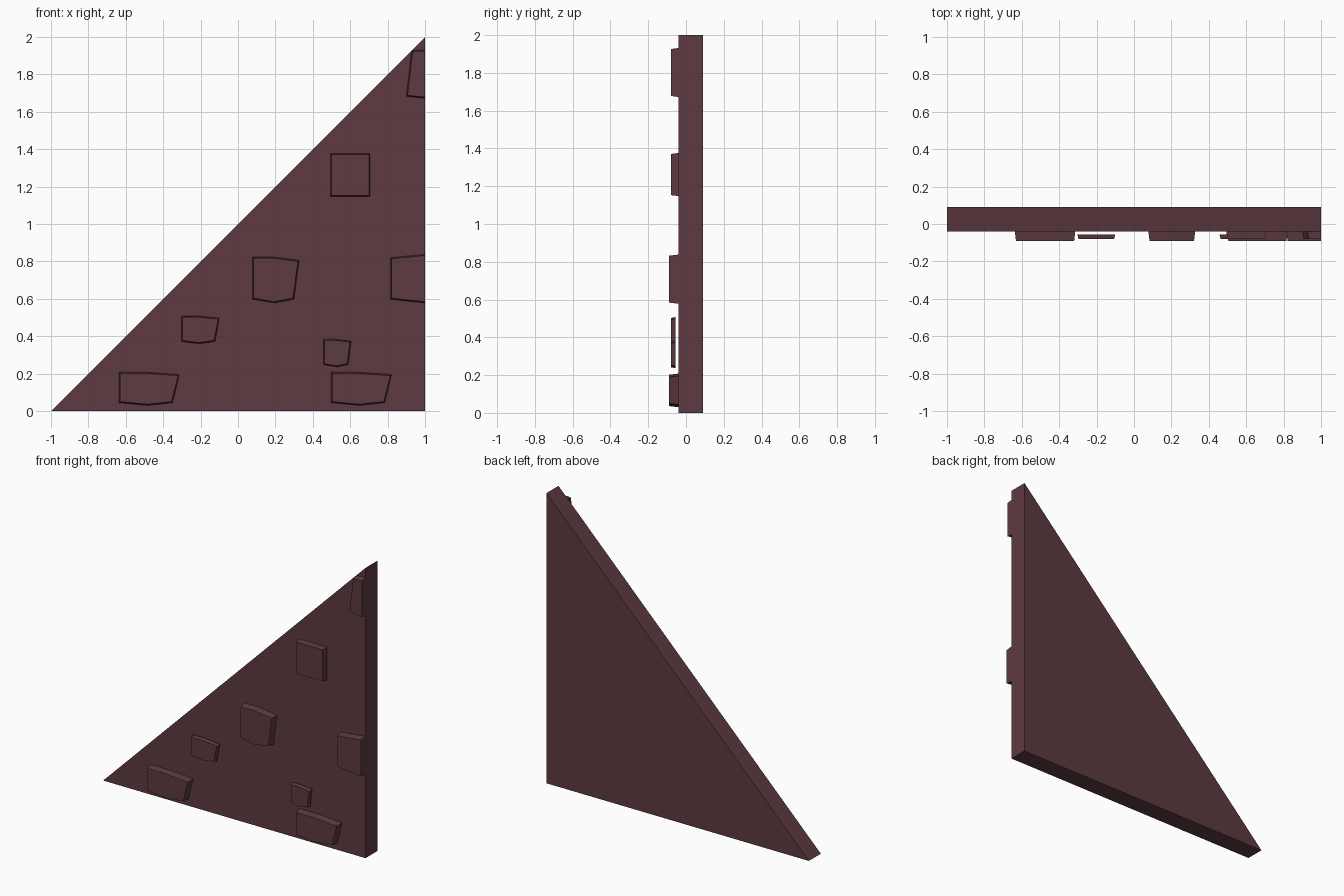
import bpy, bmesh

cube = bpy.data.objects.get("Cube")
if cube:
    bpy.data.objects.remove(cube, do_unlink=True)

# Single dark brick colour
brick = bpy.data.materials.new("dark_brick")
brick.use_nodes = True
colour = (0.11, 0.043, 0.052, 1)
brick.diffuse_color = colour
bsdf = next(n for n in brick.node_tree.nodes if n.type == 'BSDF_PRINCIPLED')
bsdf.inputs["Base Color"].default_value = colour


def prism(name, outline, back, front, taper=0.0):
    """Extrude an x-z outline along y; the front shrinks by taper, except at the wall edge."""
    bm = bmesh.new()
    cx = sum(p[0] for p in outline) / len(outline)
    cz = sum(p[1] for p in outline) / len(outline)

    def inset(x, z):
        nx = x if x >= 1 else x + (taper if x < cx else -taper)
        return nx, z + (taper if z < cz else -taper)

    rear = [bm.verts.new((x, back, z)) for x, z in outline]
    face = []
    for x, z in outline:
        nx, nz = inset(x, z)
        face.append(bm.verts.new((nx, front, nz)))
    bm.faces.new(rear)
    bm.faces.new(face)
    n = len(outline)
    for i in range(n):
        j = (i + 1) % n
        bm.faces.new((rear[i], rear[j], face[j], face[i]))
    bmesh.ops.recalc_face_normals(bm, faces=bm.faces)
    mesh = bpy.data.meshes.new(name)
    bm.to_mesh(mesh)
    bm.free()
    mesh.materials.append(brick)
    obj = bpy.data.objects.new(name, mesh)
    bpy.context.collection.objects.link(obj)
    return obj


# Triangular wall slab
prism("wall_slab", [(-1, 0), (1, 0), (1, 2)], 0.09, -0.04)

# Uneven stones share one outline: left, bottom, width, height, back, front
STONE = [(0, 1), (.42, 1), (1, .93), (.89, .08), (.48, 0), (0, .08)]
stones = {
    "lower_right_stone": (-.637, .03, .323, .178, -.04, -.09),
    "lower_left_stone": (.498, .03, .323, .178, -.04, -.09),
    "middle_stone": (.077, .578, .25, .246, -.04, -.09),
    "small_right_stone": (-.303, .36, .203, .148, -.055, -.08),
    "small_left_stone": (.457, .236, .148, .148, -.055, -.08),
}
for name, (x, z, w, h, back, front) in stones.items():
    outline = [(x + u * w, z + v * h) for u, v in STONE]
    prism(name, outline, back, front, 0.006)

# Square stone and the stones cut off at the wall edge
prism("square_stone", [(.494, 1.148), (.706, 1.148), (.706, 1.376), (.494, 1.376)],
      -.04, -.08, 0.005)
prism("edge_stone", [(.815, .82), (1, .838), (1, .578), (.815, .597)],
      -.04, -.09, 0.006)
prism("top_edge_stone", [(.928, 1.928), (1, 1.932), (1, 1.672), (.9, 1.682)],
      -.04, -.08, 0.006)
